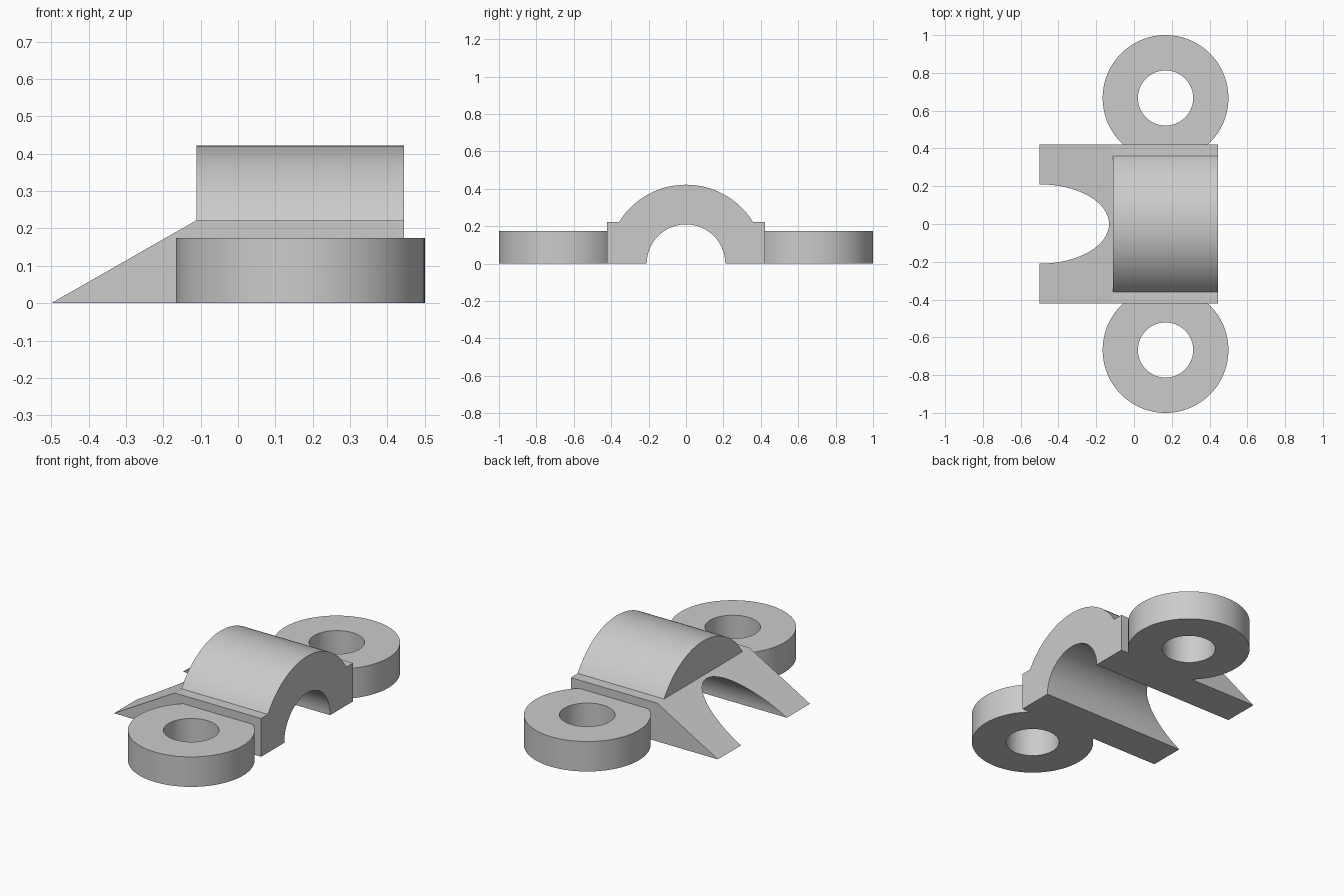
import bpy
import bmesh
from math import cos, sin, asin, pi, tau

cube = bpy.data.objects.get("Cube")
if cube:
    bpy.data.objects.remove(cube, do_unlink=True)

grey = bpy.data.materials.new("plain grey")
grey.use_nodes = True
colour = (0.6, 0.6, 0.6, 1)
grey.diffuse_color = colour
grey.node_tree.nodes["Principled BSDF"].inputs["Base Color"].default_value = colour

HALF_WIDTH = OUTER = 0.422
BORE = 0.21
SHOULDER = 0.222
FRONT, STEP, TOE = 0.444, -0.111, -0.5


def finish(name, bm):
    bmesh.ops.recalc_face_normals(bm, faces=bm.faces)
    mesh = bpy.data.meshes.new(name)
    bm.to_mesh(mesh)
    bm.free()
    obj = bpy.data.objects.new(name, mesh)
    mesh.materials.append(grey)
    bpy.context.collection.objects.link(obj)
    return obj


def prism(name, points, offset):
    """Extrude a closed profile along an offset vector."""
    bm = bmesh.new()
    face = bm.faces.new([bm.verts.new(p) for p in points])
    moved = bmesh.ops.extrude_face_region(bm, geom=[face])["geom"]
    verts = [v for v in moved if isinstance(v, bmesh.types.BMVert)]
    bmesh.ops.translate(bm, verts=verts, vec=offset)
    return finish(name, bm)


def ring(name, x, y, outer, inner, height, sides=96):
    """Upright washer standing on the ground."""
    bm = bmesh.new()
    section = [(inner, 0), (outer, 0), (outer, height), (inner, height)]
    loops = [[bm.verts.new((x + r * cos(tau * i / sides),
                            y + r * sin(tau * i / sides), z))
              for r, z in section] for i in range(sides)]
    for i, a in enumerate(loops):
        b = loops[(i + 1) % sides]
        for j in range(4):
            k = (j + 1) % 4
            bm.faces.new((a[j], b[j], b[k], a[k]))
    return finish(name, bm)


def combine(target, tool, operation):
    mod = target.modifiers.new(operation.title(), "BOOLEAN")
    mod.operation, mod.solver, mod.object = operation, "EXACT", tool
    bpy.context.view_layer.objects.active = target
    bpy.ops.object.modifier_apply(modifier=mod.name)
    bpy.data.objects.remove(tool, do_unlink=True)


def arc(radius, start, end, steps):
    angles = [start + (end - start) * i / steps for i in range(steps + 1)]
    return [(radius * cos(a), radius * sin(a)) for a in angles]


# Saddle: arched cross-section with shoulders and a half-round bore
rise = asin(SHOULDER / OUTER)
section = [(HALF_WIDTH, 0), (HALF_WIDTH, SHOULDER)]
section += arc(OUTER, rise, pi - rise, 64)
section += [(-HALF_WIDTH, SHOULDER), (-HALF_WIDTH, 0)]
section += arc(BORE, pi, 0, 64)
body = prism("saddle_body", [(TOE - 0.1, y, z) for y, z in section],
             (FRONT - TOE + 0.1, 0, 0))

# Side outline trims the arch back and slopes the toe
slope = SHOULDER / (STEP - TOE)
outline = [(TOE - 0.2, -0.2 * slope), (1, -0.2 * slope), (1, 1),
           (STEP, 1), (STEP, SHOULDER)]
trim = prism("side_outline", [(x, -1, z) for x, z in outline], (0, 2, 0))
combine(body, trim, "INTERSECT")

# Bolt lugs on both sides
for side in (-1, 1):
    lug = ring("bolt_lug", 0.167, side * 0.667, 0.333, 0.146, 0.174)
    combine(body, lug, "UNION")

# Smooth round walls, crisp edges
bpy.ops.object.select_all(action="DESELECT")
body.select_set(True)
bpy.context.view_layer.objects.active = body
bpy.ops.object.shade_smooth_by_angle(angle=pi / 9)
